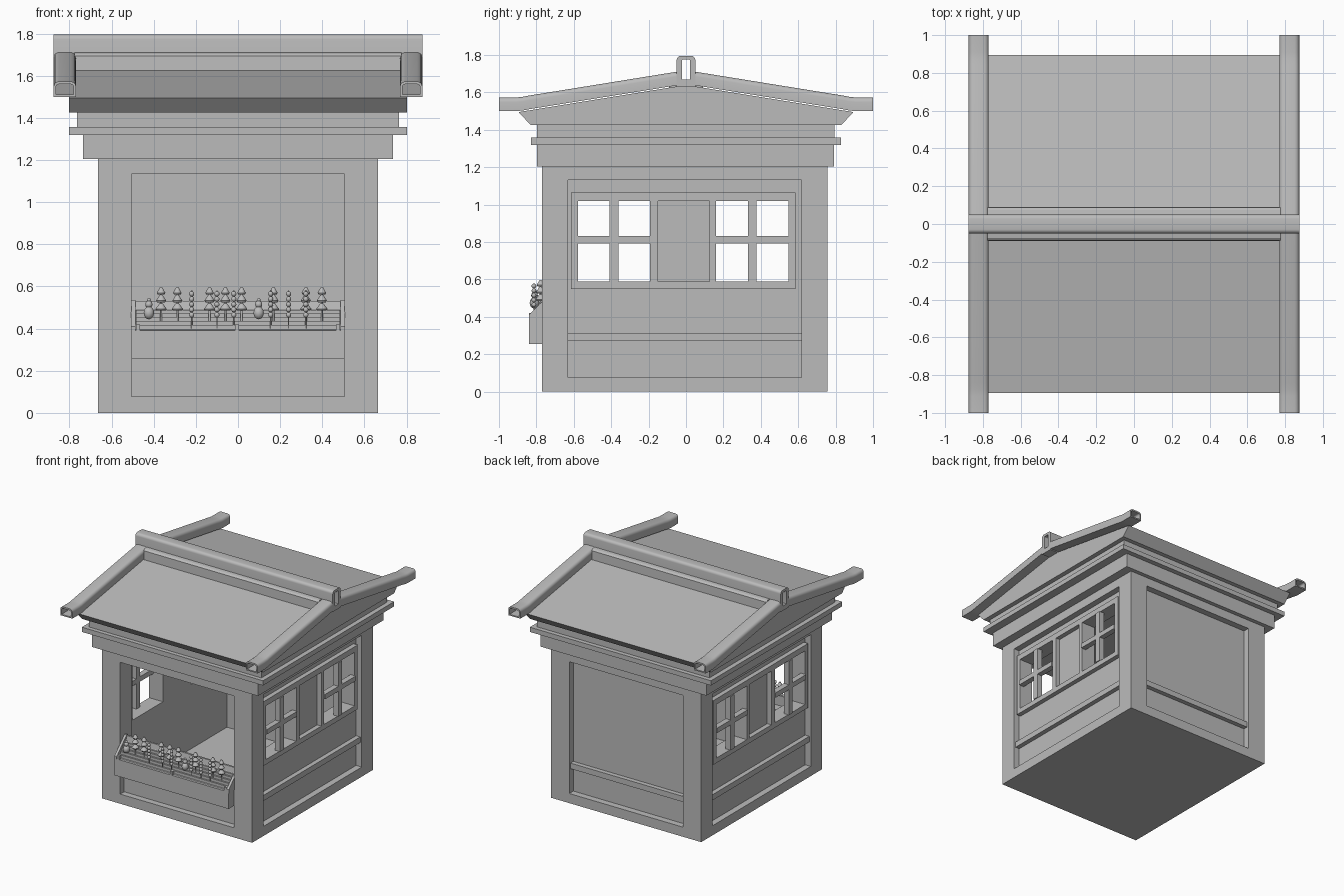
import bpy, bmesh, math
from mathutils import Matrix, Vector

old = bpy.data.objects.get("Cube")
if old:
    bpy.data.objects.remove(old, do_unlink=True)

grey = bpy.data.materials.new("plain_grey")
grey.use_nodes = True
grey.diffuse_color = (0.5, 0.5, 0.5, 1)
grey.node_tree.nodes["Principled BSDF"].inputs["Base Color"].default_value = (0.5, 0.5, 0.5, 1)


def finish(name, bm, smooth=False):
    bmesh.ops.recalc_face_normals(bm, faces=bm.faces)
    mesh = bpy.data.meshes.new(name)
    bm.to_mesh(mesh)
    bm.free()
    mesh.materials.append(grey)
    obj = bpy.data.objects.new(name, mesh)
    bpy.context.collection.objects.link(obj)
    if smooth:
        bpy.ops.object.select_all(action='DESELECT')
        obj.select_set(True)
        bpy.context.view_layer.objects.active = obj
        bpy.ops.object.shade_smooth_by_angle(angle=math.radians(40))
    return obj


def add_box(bm, x, y, z):
    lo, hi = Vector((min(x), min(y), min(z))), Vector((max(x), max(y), max(z)))
    m = Matrix.Translation((lo + hi) / 2) @ Matrix.Diagonal((*(hi - lo), 1))
    bmesh.ops.create_cube(bm, size=1, matrix=m)


def boxes(name, *parts):
    bm = bmesh.new()
    for p in parts:
        add_box(bm, *p)
    return finish(name, bm)


def prism(name, profile, x0, x1):
    """Extrude a (y, z) outline along x."""
    bm = bmesh.new()
    face = bm.faces.new([bm.verts.new((x0, y, z)) for y, z in profile])
    ext = bmesh.ops.extrude_face_region(bm, geom=[face])["geom"]
    bmesh.ops.translate(bm, vec=(x1 - x0, 0, 0),
                        verts=[v for v in ext if isinstance(v, bmesh.types.BMVert)])
    return finish(name, bm)


def arch(half, low, high, r):
    """Rectangle section with rounded top corners."""
    pts = [(-half, low), (half, low)]
    for side, start in ((1, 0), (-1, 90)):
        for i in range(5):
            a = math.radians(start + i * 22.5)
            pts.append((side * (half - r) + r * math.cos(a), high - r + r * math.sin(a)))
    return pts


def tube(name, outer, inner, place, path):
    """Sweep a hollow section; place maps section and path point to 3D."""
    bm = bmesh.new()
    loops = []
    for section in (outer, inner):
        rings = [[bm.verts.new(place(s, p)) for s in section] for p in path]
        n = len(section)
        for a, b in zip(rings, rings[1:]):
            for i in range(n):
                bm.faces.new((a[i], a[(i + 1) % n], b[(i + 1) % n], b[i]))
        loops.append(rings)
    for end in (0, -1):
        o, q = loops[0][end], loops[1][end]
        for i in range(n):
            j = (i + 1) % n
            bm.faces.new((o[i], o[j], q[j], q[i]))
    return finish(name, bm, True)


# Body: corner posts, floor and top band
WX, Y0, Y1 = 0.665, -0.77, 0.757
full = (-WX, WX)
boxes("floor_slab", (full, (Y0, Y1), (0, 0.077)))
boxes("top_band", (full, (Y0, Y1), (1.133, 1.205)))
boxes("corner_posts", *[((s * 0.505, s * WX), y, (0.077, 1.133))
                        for s in (-1, 1) for y in ((Y0, -0.63), (0.617, Y1))])

# Front counter panel and closed back wall with its rail
PX = (-0.505, 0.505)
boxes("front_panel", (PX, (-0.72, -0.63), (0.077, 0.45)))
boxes("back_wall", (PX, (0.617, 0.705), (0.077, 1.133)))
boxes("back_rail", (PX, (0.705, 0.742), (0.27, 0.315)))

# Side walls with a window unit: two open windows and a centre panel
WINDOWS = ((-0.577, -0.193), (0.16, 0.547))
LOW, HIGH = (0.55, 0.59), (1.02, 1.065)
for s, side in ((1, "left"), (-1, "right")):
    wall, frame, bar = (s * 0.53, s * 0.615), (s * 0.53, s * 0.652), (s * 0.615, s * 0.66)
    run, unit = (-0.63, 0.617), (-0.615, 0.585)
    boxes(side + "_wall",
          (wall, run, (0.077, 0.55)), (wall, run, (1.065, 1.133)),
          (wall, (-0.63, -0.615), (0.55, 1.065)), (wall, (0.585, 0.617), (0.55, 1.065)),
          (wall, (-0.15, 0.125), (0.59, 1.02)))
    boxes(side + "_rail", ((s * 0.615, s * 0.652), run, (0.27, 0.315)))
    boxes(side + "_window_frame", (frame, unit, LOW), (frame, unit, HIGH),
          *[(frame, y, (0.59, 1.02)) for y in
            ((-0.615, -0.577), (-0.193, -0.15), (0.125, 0.16), (0.547, 0.585))])
    bars = []
    for a, b in WINDOWS:
        mid = (a + b) / 2
        bars += [(bar, (mid - 0.023, mid + 0.023), (0.59, 1.02)),
                 (bar, (a, b), (0.793, 0.832))]
    boxes(side + "_window_bars", *bars)

# Stepped cornice
boxes("cornice_lower", ((-0.735, 0.735), (-0.797, 0.79), (1.205, 1.32)))
boxes("cornice_ledge", ((-0.803, 0.803), (-0.83, 0.83), (1.32, 1.358)))
boxes("cornice_upper", ((-0.765, 0.765), (-0.797, 0.795), (1.358, 1.425)))

# Roof body, hollow ridge and hollow edge beams with flat tips
prism("roof", [(-0.83, 1.425), (0.83, 1.425), (0.895, 1.495),
               (0, 1.64), (-0.895, 1.495)], -0.803, 0.803)
tube("ridge", arch(0.05, 1.63, 1.795, 0.022), arch(0.022, 1.668, 1.775, 0.006),
     lambda s, x: (x, s[0], s[1]), (-0.875, 0.875))
beam_path = ((0.035, 1.64), (0.84, 1.51), (0.875, 1.503), (0.91, 1.5), (1, 1.5))
for sx, side in ((1, "left"), (-1, "right")):
    for sy, end in ((1, "back"), (-1, "front")):
        tube(f"{side}_{end}_roof_beam", arch(0.053, 0, 0.073, 0.025),
             arch(0.042, 0.01, 0.06, 0.014),
             lambda s, p: (sx * 0.822 + s[0], sy * p[0], p[1] + s[1]), beam_path)
for sy, end in ((1, "back"), (-1, "front")):
    prism(end + "_ridge_skirt", [(sy * 0.035, 1.6), (sy * 0.035, 1.712), (sy * 0.075, 1.706),
                                 (sy * 0.088, 1.695), (sy * 0.092, 1.6)], -0.775, 0.775)

# Display box: sloped tray with raised ends, slats and little feet
prism("display_box", [(-0.84, 0.255), (-0.70, 0.255), (-0.70, 0.53), (-0.715, 0.53),
                      (-0.722, 0.49), (-0.82, 0.39), (-0.84, 0.39)], -0.505, 0.505)
for s, side in ((1, "left"), (-1, "right")):
    prism(side + "_tray_end", [(-0.84, 0.38), (-0.70, 0.38), (-0.70, 0.535), (-0.715, 0.535),
                               (-0.84, 0.41)], s * 0.487, s * 0.507)
boxes("tray_slats", *[((-0.485, 0.485), (y, y + 0.012), (y + 1.205, y + 1.232))
                      for y in (-0.815, -0.797, -0.779, -0.761, -0.743)])
boxes("tray_feet", *[((x - 0.01, x + 0.01), (-0.84, -0.82), (0.39, 0.42))
                     for x in (-0.475, -0.005, 0.475)])


# Goods on the tray: tiered cones, bead skewers and round bulbs
def cone(bm, x, y, z, r1, r2, h):
    bmesh.ops.create_cone(bm, cap_ends=True, segments=12, radius1=r1, radius2=r2, depth=h,
                          matrix=Matrix.Translation((x, y, z + h / 2)))


def ball(bm, x, y, z, r, stretch=1):
    bmesh.ops.create_uvsphere(bm, u_segments=10, v_segments=6, radius=r,
                              matrix=Matrix.Translation((x, y, z)) @ Matrix.Diagonal((1, 1, stretch, 1)))


bm = bmesh.new()
for x in (-0.365, -0.288, -0.135, -0.06, 0.017, 0.168, 0.322, 0.398):
    cone(bm, x, -0.778, 0.43, 0.005, 0.005, 0.15)
    for z, r in ((0.485, 0.027), (0.525, 0.024), (0.562, 0.02)):
        cone(bm, x, -0.778, z, r * 0.8, r, 0.008)
        cone(bm, x, -0.778, z + 0.008, r, r * 0.3, 0.026)
finish("tiered_cones", bm, True)

bm = bmesh.new()
for x in (-0.22, -0.1, -0.02, 0.155, 0.24, 0.322):
    cone(bm, x, -0.813, 0.40, 0.003, 0.003, 0.18)
    for i in range(5):
        ball(bm, x, -0.813, 0.465 + i * 0.025, 0.013)
finish("bead_skewers", bm, True)

bm = bmesh.new()
for x in (-0.423, 0.098):
    ball(bm, x, -0.81, 0.475, 0.026, 1.2)
    ball(bm, x, -0.81, 0.515, 0.018)
    ball(bm, x, -0.81, 0.535, 0.01)
finish("round_bulbs", bm, True)
